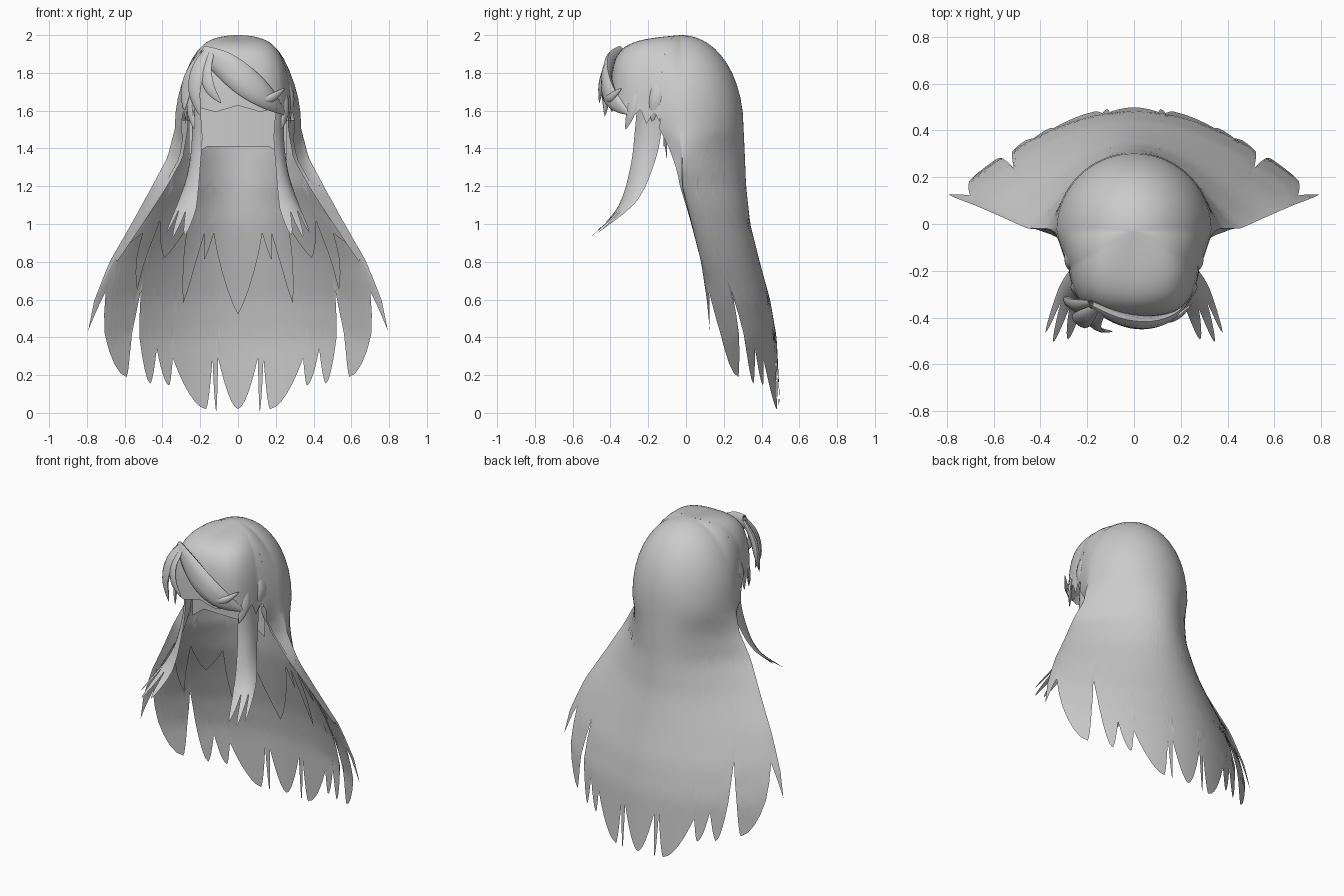
import bpy
from math import sin, cos, asin, acos, pi, radians, copysign
from mathutils import Vector

default_cube = bpy.data.objects.get("Cube")
if default_cube:
    bpy.data.objects.remove(default_cube, do_unlink=True)

hair_grey = bpy.data.materials.new("hair grey")
hair_grey.use_nodes = True
hair_grey.diffuse_color = (0.6, 0.6, 0.6, 1)
hair_grey.node_tree.nodes["Principled BSDF"].inputs["Base Color"].default_value = (0.6, 0.6, 0.6, 1)


def lerp(a, b, t):
    return a + (b - a) * t


def clamp(t):
    return max(0.0, min(1.0, t))


def build_grid(name, columns):
    """Smooth sheet from equal-length columns of points."""
    count = len(columns[0])
    verts = [p for column in columns for p in column]
    faces = []
    for i in range(len(columns) - 1):
        for j in range(count - 1):
            a = i * count + j
            faces.append((a, a + 1, a + count + 1, a + count))
    mesh = bpy.data.meshes.new(name)
    mesh.from_pydata(verts, [], faces)
    mesh.materials.append(hair_grey)
    obj = bpy.data.objects.new(name, mesh)
    bpy.context.collection.objects.link(obj)
    bpy.ops.object.select_all(action="DESELECT")
    obj.select_set(True)
    bpy.context.view_layer.objects.active = obj
    bpy.ops.object.shade_smooth_by_angle(angle=radians(60))


def spline(points, t):
    """Catmull-Rom point along a short list."""
    pts = [Vector(p) for p in points]
    pts = [2 * pts[0] - pts[1]] + pts + [2 * pts[-1] - pts[-2]]
    f = clamp(t) * (len(points) - 1)
    i = min(int(f), len(points) - 2)
    f -= i
    a, b, c, d = pts[i:i + 4]
    return 0.5 * (2 * b + (c - a) * f + (2 * a - 5 * b + 4 * c - d) * f * f
                  + (3 * b - a - 3 * c + d) * f ** 3)


# Crown: a dome, round at the back, narrower and boxier at the front
BASE, TOP, CENTRE, SEAM = 1.5, 2.0, -0.03, 110


def dome_column(theta, bottom, steps):
    past_side = max(0, abs(theta) - pi / 2)
    front = past_side / (pi / 2)
    n = lerp(2.1, 5.5, front)
    radius = 0.335
    if past_side > 0:
        wide = lerp(0.335, 0.285, clamp(past_side / (pi / 6)))
        radius = (abs(sin(theta) / wide) ** 3.3 + abs(cos(theta) / 0.37) ** 3.3) ** (-1 / 3.3)
    phi_end = acos(clamp((bottom - BASE) / (TOP - BASE)) ** (n / 2))
    column = []
    for k in range(steps + 1):
        phi = phi_end * (k / steps) ** 1.5
        rho = sin(phi) ** (2 / n)
        z = BASE + (TOP - BASE) * max(0, cos(phi)) ** (2 / n)
        z -= 0.045 * front * rho * (z - BASE) / (TOP - BASE)
        column.append((radius * rho * sin(theta), CENTRE + radius * rho * cos(theta), z))
    return column


# Curtain levels: height, half width, centre y, back y, wrap angle, curve power
LEVELS = [
    (1.5, 0.335, -0.03, 0.305, 110, 1),
    (1.35, 0.375, -0.02, 0.312, 112, 1.9),
    (1.2, 0.455, -0.02, 0.318, 108, 2.8),
    (1.0, 0.565, 0.03, 0.34, 101, 3),
    (0.8, 0.68, 0.08, 0.39, 95, 2.9),
    (0.6, 0.76, 0.11, 0.445, 90, 2.6),
    (0.4, 0.8, 0.13, 0.48, 90, 2.4),
    (0.0, 0.8, 0.14, 0.5, 90, 2.3),
]


def curtain_point(side, z, inset=0):
    """side runs from -1 to 1 across the curtain."""
    i = 0
    while i < len(LEVELS) - 2 and z < LEVELS[i + 1][0]:
        i += 1
    low, high = LEVELS[i], LEVELS[i + 1]
    t = clamp((low[0] - z) / (low[0] - high[0]))
    _, width, mid, back, wrap, power = [lerp(a, b, t) for a, b in zip(low, high)]
    a = radians(wrap) * side
    c = copysign(abs(cos(a)) ** power, cos(a))
    curl = 1 - 0.3 * max(0, -cos(a))
    return ((width - inset) * sin(a) * curl, mid + (back - inset - mid) * c, z)


def jagged_sides(tips, width, ease, steps):
    """Pairs of (side, bottom z) over alternating tips and notches, mirrored."""
    half = []
    for (x0, z0), (x1, z1) in zip(tips, tips[1:]):
        a0, a1 = asin(x0 / width) / (pi / 2), asin(x1 / width) / (pi / 2)
        for k in range(steps):
            f = k / steps
            g = f ** ease if z1 > z0 else 1 - (1 - f) ** ease
            half.append((lerp(a0, a1, f), lerp(z0, z1, g)))
    half.append((1.0, tips[-1][1]))
    return [(-s, z) for s, z in reversed(half[1:])] + half


# Long back curtain, continuous with the back of the crown
outer_tips = [(0, 0.02), (0.105, 0.29), (0.115, 0.01), (0.135, 0.29), (0.17, 0.02),
              (0.345, 0.29), (0.365, 0.145), (0.43, 0.34), (0.465, 0.155),
              (0.55, 0.65), (0.59, 0.19), (0.75, 0.64), (0.8, 0.43)]
columns = []
for side, bottom in jagged_sides(outer_tips, 0.8, 1.7, 6):
    column = dome_column(radians(SEAM) * side, BASE, 14)
    column += [curtain_point(side, lerp(BASE, bottom, k / 26)) for k in range(1, 27)]
    columns.append(column)
build_grid("back_hair", columns)

# Shorter inner layer
inner_tips = [(0, 0.52), (0.13, 0.95), (0.165, 0.81), (0.18, 0.95), (0.25, 0.58),
              (0.28, 0.98), (0.365, 0.82), (0.45, 1.02), (0.47, 0.65),
              (0.53, 0.95), (0.64, 0.8)]
build_grid("inner_hair", [
    [curtain_point(side, lerp(1.55, bottom, k / 20), 0.02) for k in range(21)]
    for side, bottom in jagged_sides(inner_tips, 0.64, 1.2, 5)])

# Front of the crown with an uneven lower edge: angle from the back, height
edge = [(SEAM, 1.54), (116, 1.6), (123, 1.53), (128, 1.61), (138, 1.55),
        (144, 1.63), (162, 1.6), (180, 1.64)]
columns = []
for (a0, z0), (a1, z1) in zip(edge, edge[1:]):
    columns += [dome_column(radians(lerp(a0, a1, k / 4)), lerp(z0, z1, k / 4), 16)
                for k in range(4)]
columns.append(dome_column(pi, edge[-1][1], 16))
columns += [[(-x, y, z) for x, y, z in column] for column in reversed(columns[:-1])]
build_grid("front_crown", columns)

# Panel that closes the hair behind the face
columns = []
for k in range(17):
    x = lerp(-0.26, 0.26, k / 16)
    y = -0.1 - 0.02 * (1 - (x / 0.26) ** 2)
    bottom = 1.41 - 0.8 * max(0, abs(x) - 0.17)
    columns.append([(x, y, lerp(1.72, bottom, j / 6)) for j in range(7)])
build_grid("inner_panel", columns)

# Forward-curving side locks, each split into three points
lock_path = [(0.235, -0.19, 1.75), (0.215, -0.2, 1.5), (0.23, -0.235, 1.3),
             (0.27, -0.315, 1.1), (0.325, -0.49, 0.93)]
lock_span = [(0.01, 0.06, 0), (0.025, 0.07, 0), (0.03, 0.06, 0),
             (0.05, 0.045, 0.01), (0.075, 0.02, 0.01)]
for label, mirror in (("left", 1), ("right", -1)):
    columns = []
    for i in range(31):
        w = lerp(-1, 1, i / 30)
        tooth = abs(((i / 10) % 1) - 0.5) * 2
        end = 1 - 0.2 * tooth ** 1.6 - 0.04 * abs(w)
        column = []
        for k in range(25):
            t = end * k / 24
            p = spline(lock_path, t) + w * spline(lock_span, t)
            p += Vector((0.8, -0.6, 0)) * 0.025 * (1 - w * w)
            column.append((mirror * p.x, p.y, p.z))
        columns.append(column)
    build_grid(label + "_side_lock", columns)


def strand(name, path, width, thick=0.012):
    """Leaf-shaped strand lying on the head, with a lens section."""
    rows = []
    for k in range(21):
        t = k / 20
        p = spline(path, t)
        along = (spline(path, t + 0.02) - spline(path, t - 0.02)).normalized()
        out = Vector((p.x, p.y + 0.1, 0)).normalized()
        across = along.cross(out).normalized()
        out = across.cross(along)
        size = max(0.002, sin(pi * lerp(0.12, 1, t)) ** 0.75)
        rows.append([p + across * width * size * cos(a) + out * thick * size * sin(a)
                     for a in [j * pi / 5 for j in range(11)]])
    build_grid(name, rows)


# Swept fringe
strand("fringe_sweep", [(-0.19, -0.34, 1.91), (-0.07, -0.4, 1.84), (0.05, -0.42, 1.745),
                        (0.16, -0.39, 1.66), (0.255, -0.3, 1.58)], 0.078, 0.03)
strand("fringe_inner", [(-0.14, -0.37, 1.92), (-0.17, -0.42, 1.82), (-0.15, -0.45, 1.72),
                        (-0.09, -0.46, 1.64)], 0.035)
strand("fringe_middle", [(-0.16, -0.36, 1.92), (-0.21, -0.4, 1.82), (-0.23, -0.42, 1.7),
                         (-0.2, -0.43, 1.57)], 0.045, 0.02)
strand("fringe_outer", [(-0.18, -0.34, 1.91), (-0.24, -0.35, 1.8), (-0.275, -0.34, 1.7),
                        (-0.285, -0.35, 1.6)], 0.045, 0.02)
strand("fringe_wisp", [(0.1, -0.42, 1.66), (0.18, -0.4, 1.67), (0.25, -0.34, 1.72)], 0.022)

# Small tufts in front of the ears
for label, m in (("left", 1), ("right", -1)):
    strand(label + "_ear_tuft", [(m * 0.262, -0.14, 1.78), (m * 0.285, -0.16, 1.66),
                                 (m * 0.265, -0.18, 1.54)], 0.035)
    strand(label + "_temple_tuft", [(m * 0.25, -0.27, 1.7), (m * 0.25, -0.29, 1.6),
                                    (m * 0.23, -0.32, 1.5)], 0.03)
